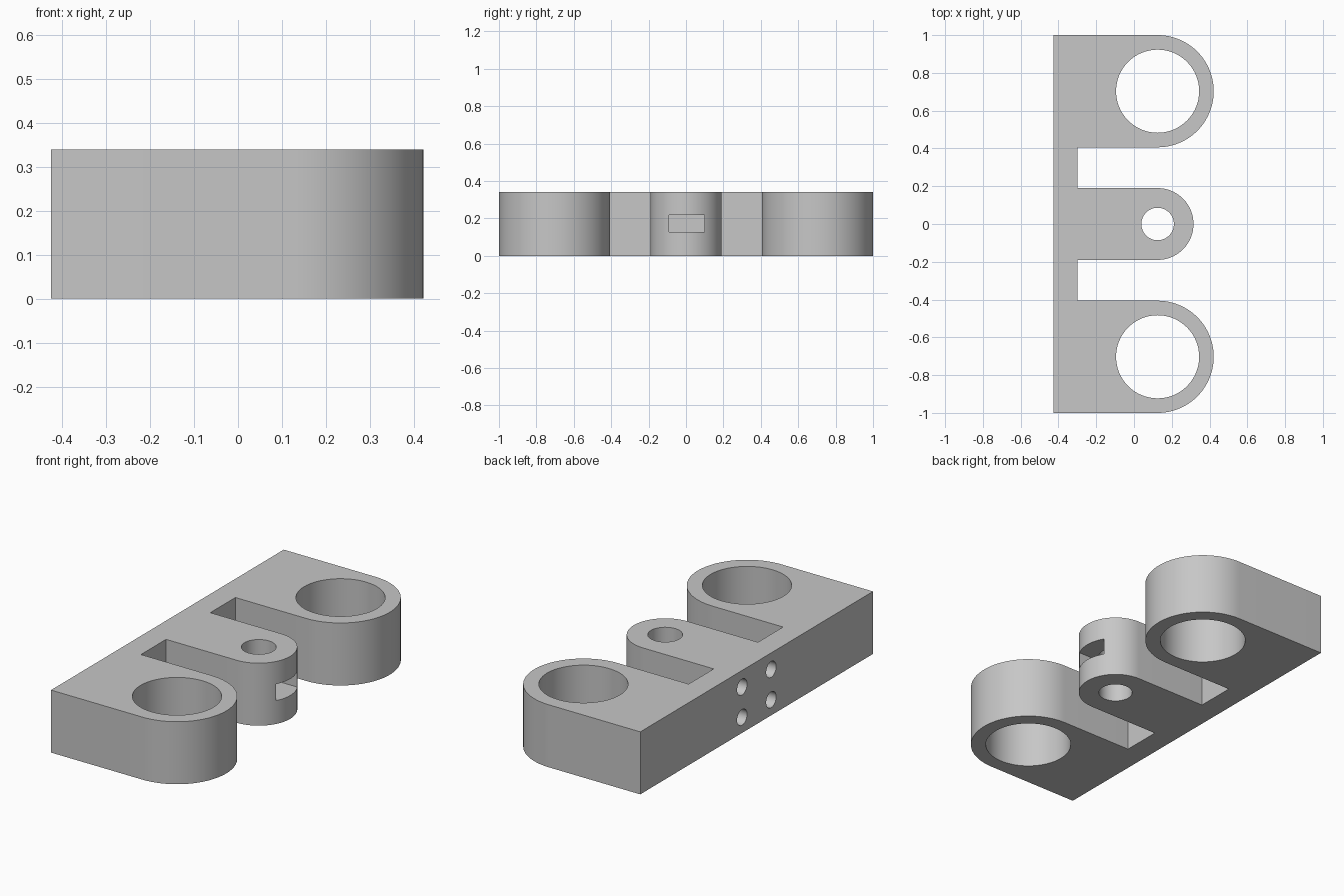
import bpy, bmesh, math
from mathutils import Matrix

cube = bpy.data.objects.get("Cube")
if cube:
    bpy.data.objects.remove(cube, do_unlink=True)

HEIGHT = 0.34
BACK, PLATE_FRONT, LUG_X = -0.425, -0.30, 0.125
OUTER_Y, OUTER_R, OUTER_HOLE = 0.703, 0.297, 0.22
MID_R, MID_HOLE = 0.19, 0.086

grey = bpy.data.materials.new("light grey")
grey.use_nodes = True
colour = (0.57, 0.57, 0.57, 1)
grey.diffuse_color = colour
grey.node_tree.nodes["Principled BSDF"].inputs["Base Color"].default_value = colour


def make_object(name, bm):
    bmesh.ops.recalc_face_normals(bm, faces=bm.faces[:])
    mesh = bpy.data.meshes.new(name)
    bm.to_mesh(mesh)
    bm.free()
    mesh.materials.append(grey)
    obj = bpy.data.objects.new(name, mesh)
    bpy.context.collection.objects.link(obj)
    return obj


def lug_outline(y, r, steps=48):
    """Half-round lug end, running from -y to +y."""
    angles = [math.pi * (i / steps - 0.5) for i in range(steps + 1)]
    return [(LUG_X + r * math.cos(a), y + r * math.sin(a)) for a in angles]


def cylinder(name, centre, r, depth, turn=Matrix()):
    bm = bmesh.new()
    bmesh.ops.create_cone(bm, cap_ends=True, segments=64, radius1=r, radius2=r,
                          depth=depth, matrix=Matrix.Translation(centre) @ turn)
    return make_object(name, bm)


# Bracket body: back plate with three rounded lugs, one extruded outline
outline = [(BACK, -1)]
outline += lug_outline(-OUTER_Y, OUTER_R)
outline += [(PLATE_FRONT, -OUTER_Y + OUTER_R), (PLATE_FRONT, -MID_R)]
outline += lug_outline(0, MID_R)
outline += [(PLATE_FRONT, MID_R), (PLATE_FRONT, OUTER_Y - OUTER_R)]
outline += lug_outline(OUTER_Y, OUTER_R)
outline += [(BACK, 1)]

bm = bmesh.new()
base = bm.faces.new([bm.verts.new((x, y, 0)) for x, y in outline])
top = bmesh.ops.extrude_face_region(bm, geom=[base])["geom"]
bmesh.ops.translate(bm, vec=(0, 0, HEIGHT),
                    verts=[v for v in top if isinstance(v, bmesh.types.BMVert)])
body = make_object("bracket_body", bm)

# Vertical bores through the lugs
cutters = [cylinder("lug_bore", (LUG_X, y, HEIGHT / 2), r, 1)
           for y, r in ((-OUTER_Y, OUTER_HOLE), (0, MID_HOLE), (OUTER_Y, OUTER_HOLE))]

# Four screw holes in the back face
sideways = Matrix.Rotation(math.pi / 2, 4, "Y")
for y in (-0.125, 0.125):
    for z in (0.085, 0.25):
        cutters.append(cylinder("screw_hole", (BACK, y, z), 0.043, 0.5, sideways))

# Nut slot in the nose of the middle lug
bm = bmesh.new()
bmesh.ops.create_cube(bm, size=1, matrix=Matrix.Translation((0.23, 0.004, 0.172))
                      @ Matrix.Diagonal((0.4, 0.19, 0.09, 1)))
cutters.append(make_object("nut_slot", bm))

# Cut, then remove the cutters
bpy.ops.object.select_all(action="DESELECT")
body.select_set(True)
bpy.context.view_layer.objects.active = body
for cutter in cutters:
    cutter.hide_render = True
    cut = body.modifiers.new("cut", "BOOLEAN")
    cut.operation = "DIFFERENCE"
    cut.solver = "EXACT"
    cut.object = cutter
    bpy.ops.object.modifier_apply(modifier=cut.name)
for cutter in cutters:
    bpy.data.objects.remove(cutter, do_unlink=True)

bpy.ops.object.shade_smooth_by_angle(angle=math.radians(30))
